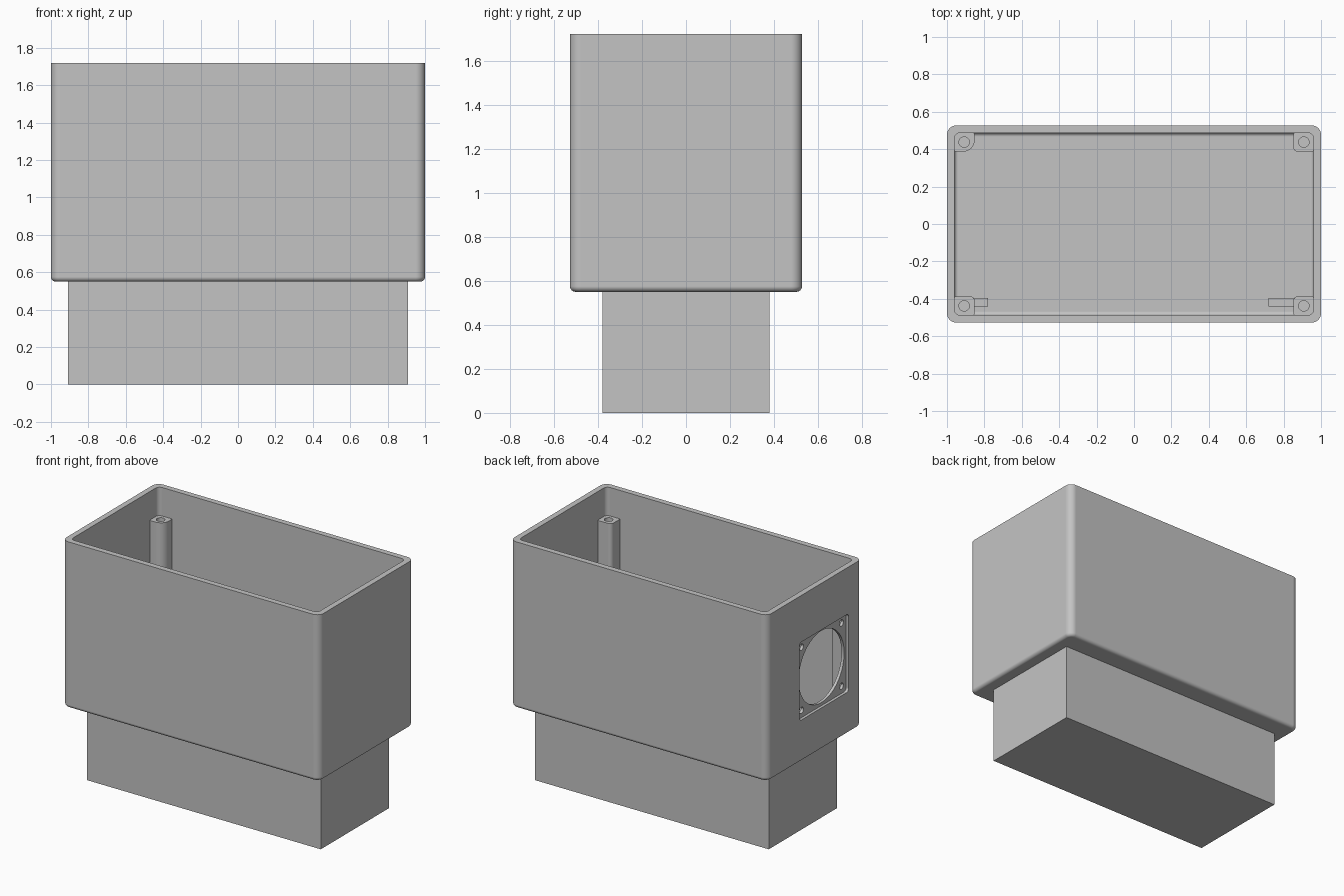
import bpy, bmesh, math
from mathutils import Matrix

if "Cube" in bpy.data.objects:
    bpy.data.objects.remove(bpy.data.objects["Cube"])

grey = bpy.data.materials.new("light grey plastic")
grey.diffuse_color = (0.55, 0.55, 0.55, 1)
grey.use_nodes = True
grey.node_tree.nodes["Principled BSDF"].inputs["Base Color"].default_value = grey.diffuse_color


def make(name, bm):
    bmesh.ops.recalc_face_normals(bm, faces=bm.faces)
    mesh = bpy.data.meshes.new(name)
    bm.to_mesh(mesh)
    bm.free()
    mesh.materials.append(grey)
    obj = bpy.data.objects.new(name, mesh)
    bpy.context.collection.objects.link(obj)
    return obj


def rounded_rect(x0, x1, y0, y1, radii, seg=8):
    """Corner order: +x+y, -x+y, -x-y, +x-y."""
    pts = []
    corners = ((x1, y1, -1, -1), (x0, y1, 1, -1), (x0, y0, 1, 1), (x1, y0, -1, 1))
    for i, (x, y, sx, sy) in enumerate(corners):
        r = radii[i]
        for k in range(seg + 1):
            a = math.pi / 2 * (i + k / seg)
            pts.append((x + sx * r + r * math.cos(a), y + sy * r + r * math.sin(a)))
    return pts


def loft(name, rings):
    """Skin a stack of (outline, z) rings and cap both ends."""
    bm = bmesh.new()
    loops = [[bm.verts.new((x, y, z)) for x, y in pts] for pts, z in rings]
    n = len(loops[0])
    for a, b in zip(loops, loops[1:]):
        for i in range(n):
            j = (i + 1) % n
            bm.faces.new((a[i], a[j], b[j], b[i]))
    bm.faces.new(loops[0])
    bm.faces.new(loops[-1])
    return make(name, bm)


def block(name, x0, x1, y0, y1, z0, z1, radii=None):
    if radii:
        pts = rounded_rect(x0, x1, y0, y1, radii)
    else:
        pts = [(x0, y0), (x1, y0), (x1, y1), (x0, y1)]
    return loft(name, [(pts, z0), (pts, z1)])


def cylinder(name, r, depth, loc, axis="Z", seg=32):
    bm = bmesh.new()
    m = Matrix.Translation(loc)
    if axis == "X":
        m = m @ Matrix.Rotation(math.pi / 2, 4, "Y")
    bmesh.ops.create_cone(bm, cap_ends=True, segments=seg, radius1=r, radius2=r,
                          depth=depth, matrix=m)
    return make(name, bm)


def cut(target, cutter):
    mod = target.modifiers.new("cut", "BOOLEAN")
    mod.operation = "DIFFERENCE"
    mod.solver = "EXACT"
    mod.object = cutter
    bpy.context.view_layer.objects.active = target
    bpy.ops.object.modifier_apply(modifier=mod.name)
    bpy.data.objects.remove(cutter)


def smooth(obj):
    bpy.ops.object.select_all(action="DESELECT")
    obj.select_set(True)
    bpy.context.view_layer.objects.active = obj
    bpy.ops.object.shade_smooth_by_angle(angle=math.radians(30))
    mod = obj.modifiers.new("flat panels", "WEIGHTED_NORMAL")
    mod.keep_sharp = True


# Main dimensions
HX, HY, BOTTOM, TOP = 1.0, 0.527, 0.55, 1.72
IX, IY, FLOOR = 0.96, 0.487, 0.59


def ring(hx, hy, r, z):
    return rounded_rect(-hx, hx, -hy, hy, [r] * 4), z


# Open-topped housing with rounded bottom edge and filleted floor
STEPS, FO, FI = 6, 0.025, 0.02
rings = []
for k in range(STEPS + 1):
    a = math.pi / 2 * k / STEPS
    t = FO * (1 - math.sin(a))
    rings.append(ring(HX - t, HY - t, 0.05 - t, BOTTOM + FO * (1 - math.cos(a))))
rings.append(ring(HX, HY, 0.05, TOP))
rings.append(ring(IX, IY, 0.03, TOP))
for k in range(STEPS + 1):
    a = math.pi / 2 * k / STEPS
    t = FI * (1 - math.cos(a))
    rings.append(ring(IX - t, IY - t, 0.03 - t, FLOOR + FI * (1 - math.sin(a))))
housing = loft("housing", rings)

# Fan seat on the left wall: shallow square recess, round opening, four screw holes
FY, FZ, HALF = -0.105, 1.118, 0.274
recess = block("recess_cutter", -HALF, HALF, -HALF, HALF, -0.02, 0.02, [0.025] * 4)
recess.data.transform(Matrix.Translation((-1.0, FY, FZ)) @ Matrix.Rotation(math.pi / 2, 4, "Y"))
cut(housing, recess)
cut(housing, cylinder("opening_cutter", 0.252, 0.16, (-0.98, FY, FZ), "X", 64))
for sy in (-1, 1):
    for sz in (-1, 1):
        cut(housing, cylinder("screw_cutter", 0.022, 0.16,
                              (-0.98, FY + sy * 0.222, FZ + sz * 0.222), "X", 20))
smooth(housing)

# Corner screw posts with blind holes
for sx, sy, name, r in ((-1, 1, "back_left_post", 0.06), (1, 1, "back_right_post", 0.025),
                        (-1, -1, "front_left_post", 0.025), (1, -1, "front_right_post", 0.025)):
    xs = sorted((sx * 0.852, sx * 0.968))
    ys = sorted((sy * 0.387, sy * 0.495))
    inner = {(-1, -1): 0, (1, -1): 1, (1, 1): 2, (-1, 1): 3}[(sx, sy)]
    radii = [0.02] * 4
    radii[inner] = r
    post = block(name, *xs, *ys, 0.575, 1.52, radii)
    cut(post, cylinder("hole_cutter", 0.028, 0.4, (sx * 0.908, sy * 0.438, 1.52), "Z", 24))
    smooth(post)

# Small floor tabs beside the front posts
block("left_tab", -0.86, -0.78, -0.44, -0.395, 0.58, 0.65)
block("right_tab", 0.72, 0.86, -0.44, -0.395, 0.58, 0.65)

# Plinth under the housing
block("plinth", -0.91, 0.91, -0.38, 0.38, 0.0, BOTTOM)
